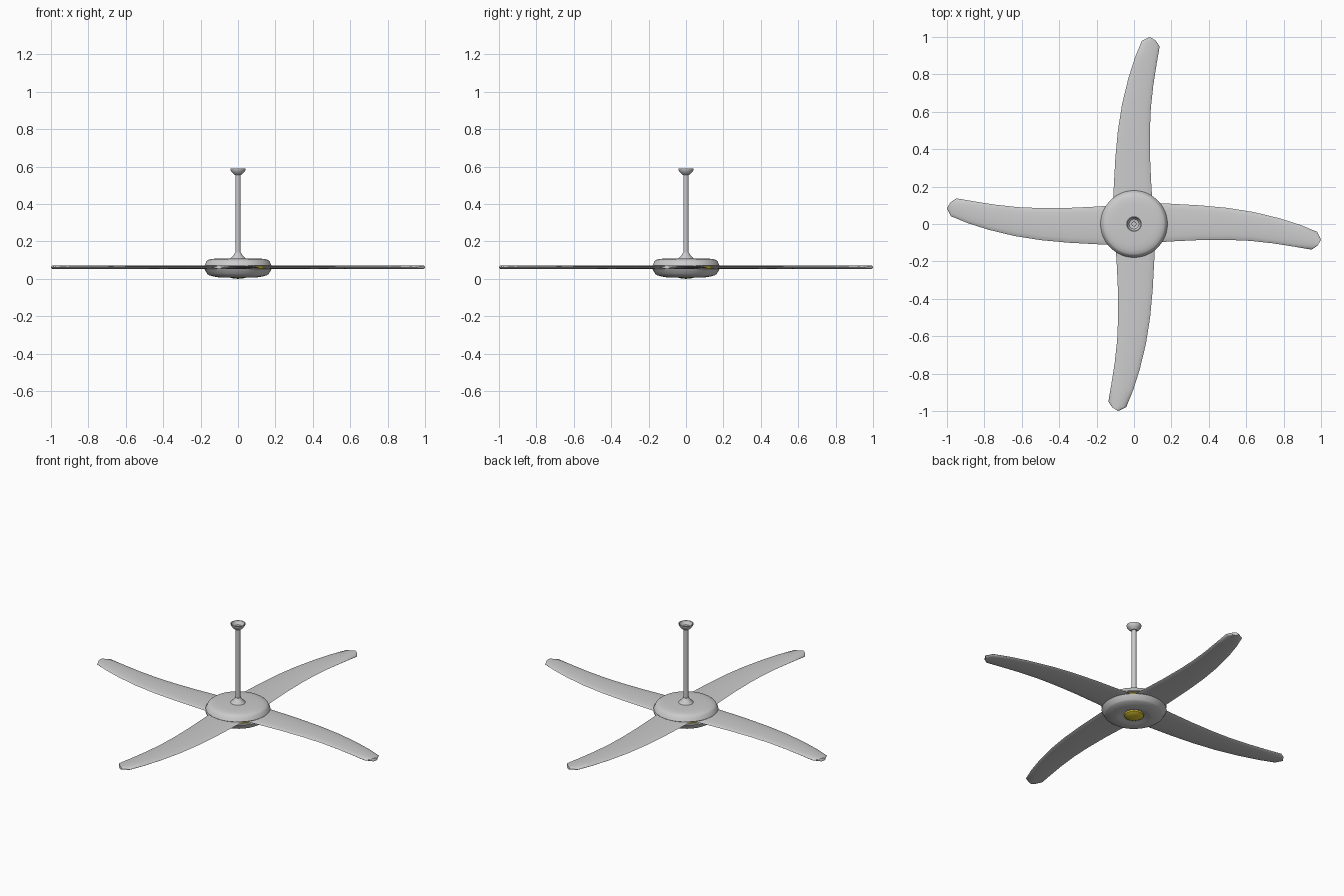
import bpy, bmesh, math

if "Cube" in bpy.data.objects:
    bpy.data.objects.remove(bpy.data.objects["Cube"])


def material(name, rgb):
    m = bpy.data.materials.new(name)
    m.diffuse_color = (*rgb, 1)
    m.use_nodes = True
    m.node_tree.nodes["Principled BSDF"].inputs["Base Color"].default_value = m.diffuse_color
    return m


GREY = material("light_grey", (0.6, 0.6, 0.6))
YELLOW = material("yellow", (0.75, 0.58, 0.03))


def finish(bm, name, mat, angle=35):
    bmesh.ops.remove_doubles(bm, verts=bm.verts, dist=1e-5)
    bmesh.ops.recalc_face_normals(bm, faces=bm.faces)
    me = bpy.data.meshes.new(name)
    bm.to_mesh(me)
    bm.free()
    me.materials.append(mat)
    me.shade_smooth()
    me.set_sharp_from_angle(angle=math.radians(angle))
    ob = bpy.data.objects.new(name, me)
    bpy.context.collection.objects.link(ob)
    return ob


def lathe(name, profile, mat, sides=48):
    """Spin an (r, z) profile about the z axis."""
    bm = bmesh.new()
    vs = [bm.verts.new((r, 0, z)) for r, z in profile]
    es = [bm.edges.new(p) for p in zip(vs, vs[1:])]
    bmesh.ops.spin(bm, geom=vs + es, cent=(0, 0, 0), axis=(0, 0, 1),
                   angle=2 * math.pi, steps=sides, use_merge=False)
    bmesh.ops.remove_doubles(bm, verts=bm.verts, dist=1e-5)
    return finish(bm, name, mat)


# Motor housing, two shells with a gap for the blades
lathe("upper_housing", [(0, .109), (.11, .109), (.14, .106), (.16, .101), (.168, .095),
                        (.179, .072), (.175, .068), (0, .068)], GREY)
lathe("lower_housing", [(0, .055), (.175, .055), (.179, .052), (.164, .025), (.155, .019),
                        (.13, .012), (.10, .007), (.085, .008), (.055, .02), (0, .02)], GREY)

# Yellow core between the shells and yellow cap below
lathe("core", [(0, .07), (.163, .07), (.163, .053), (0, .053)], YELLOW)
lathe("bottom_cap", [(0, .021), (.055, .021), (.053, .012), (.04, .005), (.02, .001), (0, 0)], YELLOW)

# Hanging rod with flared collar, and open ceiling cup
lathe("rod_collar", [(0, .107), (.042, .107), (.038, .113), (.024, .126), (.016, .14), (0, .14)], GREY, 32)
lathe("rod", [(0, .11), (.0135, .11), (.0135, .575), (0, .575)], GREY, 24)
lathe("ceiling_cup", [(0, .556), (.018, .556), (.03, .566), (.04, .58), (.041, .59),
                      (.037, .59), (.035, .581), (.026, .569), (0, .562)], GREY, 32)

# Blades: lens-shaped sections between a trailing and a leading edge
STATIONS = [
    ((.10, -.10), (.10, .113)), ((.20, -.093), (.20, .108)), ((.35, -.086), (.35, .10)),
    ((.50, -.085), (.50, .086)), ((.62, -.09), (.64, .064)), ((.74, -.103), (.78, .03)),
    ((.85, -.12), (.89, -.005)), ((.95, -.137), (.98, -.042)), ((.98, -.117), (1.0, -.085)),
]
SECTION = 16


def blade(name, turn):
    bm = bmesh.new()
    c, s = math.cos(turn), math.sin(turn)
    rings = []
    for (lx, ly), (ux, uy) in STATIONS:
        ring = []
        for i in range(SECTION):
            a = 2 * math.pi * i / SECTION
            t = (1 - math.cos(a)) / 2
            x, y = lx + (ux - lx) * t, ly + (uy - ly) * t
            ring.append(bm.verts.new((c * x - s * y, s * x + c * y, .0615 + .0095 * math.sin(a))))
        rings.append(ring)
    for r0, r1 in zip(rings, rings[1:]):
        for i in range(SECTION):
            j = (i + 1) % SECTION
            bm.faces.new((r0[i], r0[j], r1[j], r1[i]))
    bm.faces.new(rings[0])
    bm.faces.new(rings[-1])
    return finish(bm, name, GREY, 50)


for k, side in enumerate(("right", "back", "left", "front")):
    blade(side + "_blade", k * math.pi / 2)
